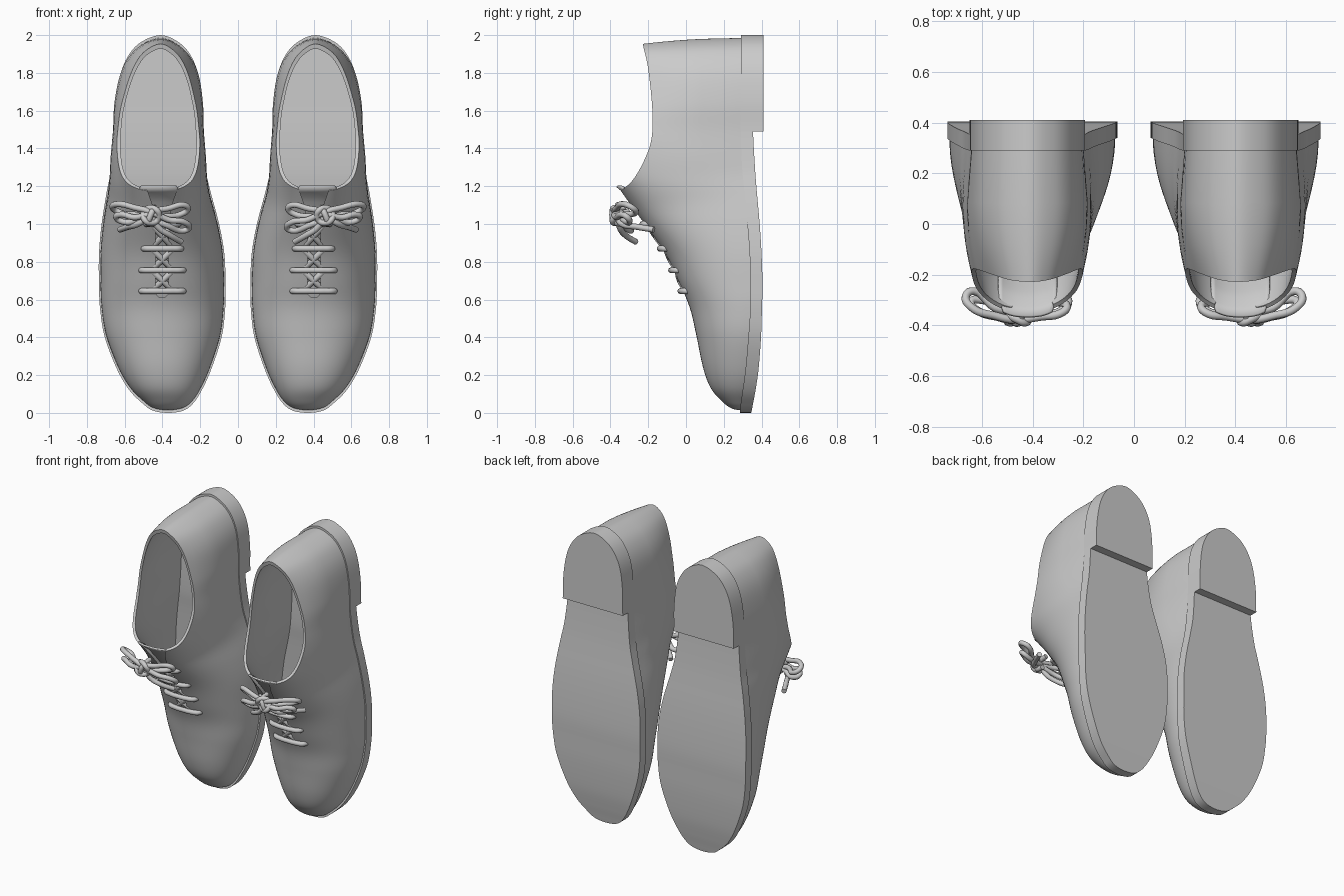
import bpy, bmesh, math

if "Cube" in bpy.data.objects:
    bpy.data.objects.remove(bpy.data.objects["Cube"])

# Stations from toe (z=0) to heel (z=2):
# z, inner x, outer x, welt y, outsole y, upper crest y
ROWS = [
    (0.0, .37, .37, .285, .345, .275), (.012, .29, .45, .287, .348, .235),
    (.05, .238, .505, .29, .355, .187), (.12, .192, .575, .30, .368, .13),
    (.23, .142, .64, .315, .384, .09), (.40, .087, .705, .33, .397, .055),
    (.55, .068, .73, .34, .402, .02), (.68, .066, .736, .34, .405, -.035),
    (.84, .072, .736, .337, .40, -.11), (1.0, .10, .722, .325, .39, -.22),
    (1.17, .145, .695, .31, .375, -.345), (1.3, .174, .67, .297, .365, -.43),
    (1.49, .193, .65, .29, .355, -.5), (1.65, .195, .645, .29, .355, -.5),
    (1.8, .213, .62, .29, .355, -.5), (1.9, .255, .575, .29, .355, -.5),
    (1.965, .318, .51, .29, .355, -.5), (2.0, .41, .41, .29, .355, -.5)]
HEEL = 12          # station where the heel block starts
LAST = len(ROWS) - 1


def spline(rows, t, first, last):
    """Catmull-Rom through rows, with given phantom end rows."""
    i = min(int(t), len(rows) - 2)
    u = t - i
    pts = [first] + list(rows) + [last]
    return [.5 * (2 * b + (c - a) * u + (2 * a - 5 * b + 4 * c - d) * u * u
                  + (3 * b - a - 3 * c + d) * u ** 3)
            for a, b, c, d in zip(*pts[i:i + 4])]


def swap(r):
    return (r[0], r[2], r[1]) + r[3:]


def station(t):
    return spline(ROWS, t, swap(ROWS[1]), swap(ROWS[-2]))


def samples(a, b, per=6):
    n = (b - a) * per
    return [a + (b - a) * i / n for i in range(n + 1)]


def ramp(z, a, b):
    u = max(0, min(1, (z - a) / (b - a)))
    return u * u * (3 - 2 * u)


def squareness(z):
    return 2.2 + 1.7 * ramp(z, 1.06, 1.5)


def surface_y(x, z):
    """Height of the upper's surface at x, z."""
    lo, hi = 0, LAST
    for _ in range(30):
        mid = (lo + hi) / 2
        lo, hi = (mid, hi) if station(mid)[0] < z else (lo, mid)
    _, xl, xr, ys, _, yt = station(lo)
    n, d = squareness(z), abs(x - (xl + xr) / 2) / ((xr - xl) * .485)
    return ys - (ys - yt) * max(0, 1 - d ** n) ** (1 / n)


def finish(name, bm):
    me = bpy.data.meshes.new(name)
    bmesh.ops.recalc_face_normals(bm, faces=bm.faces[:])
    bm.to_mesh(me)
    bm.free()
    ob = bpy.data.objects.new(name, me)
    bpy.context.collection.objects.link(ob)
    return ob


def activate(ob):
    bpy.ops.object.select_all(action='DESELECT')
    ob.select_set(True)
    bpy.context.view_layer.objects.active = ob


def loft(name, sections):
    """Skin closed sections; cap ends that have width."""
    bm = bmesh.new()
    rings = [[bm.verts.new(p) for p in s] for s in sections]
    n = len(rings[0])
    for a, b in zip(rings, rings[1:]):
        for j in range(n):
            k = (j + 1) % n
            bm.faces.new((a[j], a[k], b[k], b[j]))
    for r in (rings[0], rings[-1]):
        if max(v.co.x for v in r) - min(v.co.x for v in r) > .01:
            bm.faces.new(r)
    bmesh.ops.remove_doubles(bm, verts=bm.verts[:], dist=1e-5)
    return finish(name, bm)


def prism(name, pts, a, b):
    """Extrude a polygon from its a-side points to its b-side points."""
    return loft(name, [[a(p) for p in pts], [b(p) for p in pts]])


def cut(ob, cutter):
    activate(ob)
    m = ob.modifiers.new("cut", 'BOOLEAN')
    m.operation, m.solver, m.object = 'DIFFERENCE', 'EXACT', cutter
    bpy.ops.object.modifier_apply(modifier=m.name)
    bpy.data.objects.remove(cutter)


def pair(ob, angle=40):
    """Smooth the part and mirror it to the other shoe."""
    activate(ob)
    bpy.ops.object.shade_smooth_by_angle(angle=math.radians(angle))
    ob.modifiers.new("other_shoe", 'MIRROR').use_mirror_merge = False


def body(name, width, length, bottom, top):
    """Arched shoe volume, used for both the outside and the hollow."""
    sections = []
    for t in samples(0, LAST):
        z, xl, xr, ys, _, yt = station(t)
        c, a, e = (xl + xr) / 2, max(0, xr - xl) / 2 * width, 2 / squareness(z)
        h = max(.005, ys + bottom - yt - top)
        z = 1 + (z - 1) * length
        ring = []
        for j in range(41):
            th = math.pi * j / 40
            co, si = math.cos(th), max(0, math.sin(th))
            y = ys + bottom - h * si ** e
            u = max(0, min(1.15, (.29 - y) / .5))         # heel bulges, then leans inward
            zz = z - .05 * max(0, z - 1.4) * u * u
            k = (1 + .36 * max(0, u * (1 - u)) * ramp(z, 1.1, 1.4)
                 - .2 * u ** 2 * ramp(z, 1.42, 1.87))
            ring.append((c - math.copysign(abs(co) ** e, co) * a * k, y, zz))
        sections.append(ring)
    return loft(name, sections)


# Sole and heel block
def slab(name, a, b, bottom=None):
    secs = []
    for t in samples(a, b):
        z, xl, xr, yt, yb, _ = station(t)
        yb = bottom or yb
        secs.append([(xl, yt, z), (xr, yt, z), (xr, yb, z), (xl, yb, z)])
    pair(loft(name, secs), 35)


slab("sole", 0, HEEL)
slab("heel", HEEL, LAST, .41)

# Upper: outer volume, trimmed at the collar, hollowed, slit for the lacing
upper = body("upper", .975, .985, .01, 0)
collar = [(-.36, 1.165), (-.345, 1.175), (-.28, 1.235), (-.22, 1.34), (-.183, 1.45),
          (-.178, 1.6), (-.2, 1.82), (-.23, 1.96), (-.26, 2.15)]
line = [spline(collar, t, collar[0], collar[-1]) for t in samples(0, len(collar) - 1, 8)]
trim = [(-.8, 1.165)] + line + [(-.8, 2.15)]
cut(upper, prism("collar_cutter", trim, lambda p: (-.2, *p), lambda p: (1, *p)))
cut(upper, body("hollow_cutter", .9, .957, -.01, .028))
right_edge = [(.035 * math.sin(i * math.pi / 12), .645 - .035 * math.cos(i * math.pi / 12))
              for i in range(7)] + [(.035, 1.02), (.05, 1.1), (.085, 1.2)]
slit = right_edge + [(-x, z) for x, z in right_edge[:0:-1]]
cut(upper, prism("slit_cutter", slit, lambda p: (.402 + p[0], -.7, p[1]),
                 lambda p: (.402 + p[0], .15, p[1])))
pair(upper)

# Tongue
bm = bmesh.new()
grid = []
for i in range(25):
    z = .56 + .64 * i / 24
    off = .037 - .6 * max(0, z - 1.14)
    half = .115 - .02 * ramp(z, 1.17, 1.2)
    grid.append([bm.verts.new((.42 + half * s / 8, surface_y(.42 + half * s / 8, z) + off, z))
                 for s in range(-8, 9)])
for a, b in zip(grid, grid[1:]):
    for j in range(16):
        bm.faces.new((a[j], a[j + 1], b[j + 1], b[j]))
tongue = finish("tongue", bm)
sol = tongue.modifiers.new("thickness", 'SOLIDIFY')
sol.thickness, sol.offset = .012, 0
pair(tongue)


# Laces
def cords(name, paths, radius):
    cu = bpy.data.curves.new(name, 'CURVE')
    cu.dimensions, cu.bevel_depth, cu.bevel_resolution = '3D', radius, 3
    cu.resolution_u, cu.use_fill_caps = 8, True
    for pts, closed in paths:
        sp = cu.splines.new('BEZIER')
        sp.bezier_points.add(len(pts) - 1)
        sp.use_cyclic_u = closed
        for bp, p in zip(sp.bezier_points, pts):
            bp.co = p
            bp.handle_left_type = bp.handle_right_type = 'AUTO'
    ob = bpy.data.objects.new(name, cu)
    bpy.context.collection.objects.link(ob)
    activate(ob)
    bpy.ops.object.convert(target='MESH')
    pair(bpy.context.object, 60)


def over(dx, z, lift):
    return (.40 + dx, surface_y(.40 + dx, z) - lift, z)


levels = [.645, .755, .87, 1.0]
bars = [([over(s * w, z, l) for s, l in
          ((-1, -.025), (-.93, .005), (-.5, .011), (0, .01), (.5, .011), (.93, .005), (1, -.025))],
         False) for z, w in zip(levels, (.113, .113, .1, .085))]
crosses = [([over(-s * .06, z0, -.018), over(0, (z0 + z1) / 2, -.012), over(s * .06, z1, -.018)],
            False) for z0, z1 in zip(levels, levels[1:]) for s in (-1, 1)]
cords("laces", bars + crosses, .016)

# Bow: loops, tails and a wrapped knot
K = (.46, -.365, 1.045)
loops = [
    [K, (.56, -.36, 1.09), (.64, -.33, 1.105), (.665, -.29, 1.09), (.635, -.265, 1.065), (.55, -.33, 1.05)],
    [K, (.55, -.365, 1.035), (.62, -.34, 1.05), (.645, -.31, 1.035), (.6, -.3, 1.01), (.53, -.33, 1.02)],
    [K, (.36, -.365, 1.085), (.285, -.35, 1.1), (.265, -.325, 1.08), (.295, -.31, 1.055), (.38, -.34, 1.04)],
    [K, (.36, -.36, 1.02), (.285, -.34, 1.01), (.26, -.3, .98), (.285, -.29, .965), (.37, -.33, .99)]]
tails = [[K, (.53, -.34, 1.0), (.58, -.26, .985), (.625, -.17, .97)],
         [K, (.42, -.35, .98), (.36, -.32, .94), (.30, -.265, .905)]]
wrap = [(K[0] + .042 * math.cos(a), K[1] - .012 + .012 * math.sin(2 * a), K[2] + .04 * math.sin(a))
        for a in [i * math.pi / 4 for i in range(8)]]
band = [(.445, -.32, 1.09), (.45, -.38, 1.075), (.465, -.39, 1.04), (.475, -.375, 1.01), (.475, -.32, 1.0)]
cords("bow", [(p, True) for p in loops + [wrap]] + [(p, False) for p in tails + [band]], .016)
